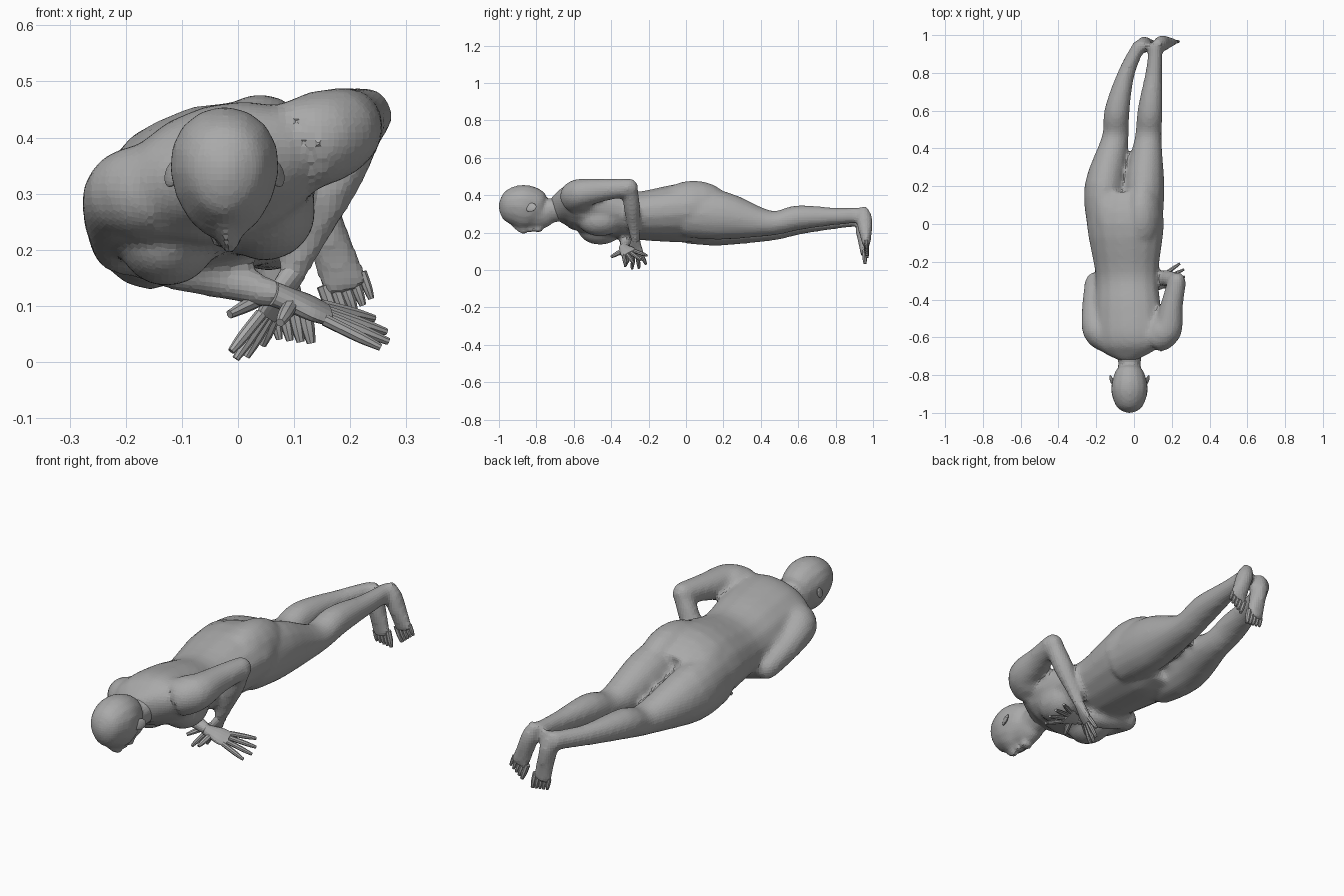
import bpy, bmesh
from math import sin, cos, pi, radians
from mathutils import Vector, Matrix

cube = bpy.data.objects.get("Cube")
if cube:
    bpy.data.objects.remove(cube)

GREY = (.4, .4, .4, 1)
skin = bpy.data.materials.new("plain grey")
skin.use_nodes = True
skin.diffuse_color = GREY
skin.node_tree.nodes["Principled BSDF"].inputs["Base Color"].default_value = GREY

UP, BACK = Vector((0, 0, 1)), Vector((0, 1, 0))
ROLL = 15


def spline(rows, steps=4):
    """Pass a smooth curve through rows of position and radii."""
    pts = [Vector(r) for r in rows]
    out = []
    for i in range(len(pts) - 1):
        a, b = pts[i], pts[i + 1]
        before, after = pts[max(i - 1, 0)], pts[min(i + 2, len(pts) - 1)]
        for s in range(steps):
            t = s / steps
            ease = t * t * (3 - 2 * t)
            pull = (b - before) * (t * (1 - t) ** 2) - (after - a) * (t * t * (1 - t))
            out.append(a + (b - a) * ease + pull / 2)
    return out + [pts[-1]]


def tube(bm, rows, up=UP, sides=16, egg=0, roll=0):
    """Capped loft; each row is x, y, z, half width, half height."""
    rows = spline(rows)
    pts = [Vector(r[:3]) for r in rows]
    spin = Matrix.Rotation(radians(-roll), 3, "Y")
    rings = []
    for i, (p, row) in enumerate(zip(pts, rows)):
        along = (pts[min(i + 1, len(pts) - 1)] - pts[max(i - 1, 0)]).normalized()
        side = along.cross(up).normalized()
        top = spin @ side.cross(along)
        side = spin @ side
        ring = []
        for k in range(sides):
            a = 2 * pi * k / sides
            width = row[3] * (1 + egg * sin(a))
            ring.append(bm.verts.new(p + side * cos(a) * width + top * sin(a) * row[4]))
        rings.append(ring)
    for a, b in zip(rings, rings[1:]):
        for k in range(sides):
            j = (k + 1) % sides
            bm.faces.new((a[k], a[j], b[j], b[k]))
    bm.faces.new(rings[0])
    bm.faces.new(rings[-1])


def straight(bm, start, end, radii, up=UP):
    """Straight limb with evenly spaced pairs of half width and half height."""
    last = len(radii) - 1
    tube(bm, [(*start.lerp(end, i / last), *pair) for i, pair in enumerate(radii)], up)


def blob(bm, centre, size, roll=0, yaw=0):
    place = Matrix.Translation(centre) @ Matrix.Rotation(radians(-roll), 4, "Y")
    place = place @ Matrix.Rotation(radians(yaw), 4, "Z") @ Matrix.Diagonal((*size, 1))
    bmesh.ops.create_uvsphere(bm, u_segments=16, v_segments=10, radius=1, matrix=place)


def digit(bm, base, tip, radius):
    """Finger or toe that narrows to a blunt tip."""
    rows = []
    for i in range(4):
        t = i / 3
        r = radius * (1 - t ** 4 * .4)
        rows.append((*base.lerp(tip, t), r, r))
    tube(bm, rows, Vector((.1, 1, .2)), sides=8)


def finish(name, bm, voxel=0, passes=0):
    bmesh.ops.recalc_face_normals(bm, faces=bm.faces)
    mesh = bpy.data.meshes.new(name)
    bm.to_mesh(mesh)
    bm.free()
    mesh.materials.append(skin)
    ob = bpy.data.objects.new(name, mesh)
    bpy.context.collection.objects.link(ob)
    if voxel:
        fuse = ob.modifiers.new("fuse", "REMESH")
        fuse.mode = "VOXEL"
        fuse.voxel_size = voxel
        soften = ob.modifiers.new("soften", "SMOOTH")
        soften.iterations = passes


body = bmesh.new()

# Torso, rolled so the left side is raised
torso = [(-.71, .32, .06, .06), (-.66, .335, .16, .09), (-.6, .34, .185, .12),
         (-.45, .32, .18, .125), (-.27, .29, .17, .125), (0, .305, .21, .155),
         (.15, .285, .18, .12)]
tube(body, [(-.045 - .03 * y, y, z, w, h) for y, z, w, h in torso], roll=ROLL)
for x, breast, buttock in ((-.125, .22, .3), (.05, .265, .355)):
    blob(body, (x, -.46, breast), (.09, .12, .085), ROLL)
    blob(body, (x, .04, buttock), (.1, .19, .125), ROLL)

# Legs share one profile from hip to ankle
leg = [(0, .305, .1, .13), (.2, .29, .107, .13), (.45, .25, .072, .068),
       (.6, .28, .067, .067), (.8, .287, .045, .047), (.95, .295, .035, .042)]
left_line = (.05, .055, .075, .085, .105, .115)
right_line = (-.15, -.155, -.1, -.09, -.04, .03)
for line, drop in ((left_line, 0), (right_line, .035)):
    tube(body, [(x, y, z - drop * (1 - y / 2), w, h) for x, (y, z, w, h) in zip(line, leg)])

# Arms, both forearms crossing under the chest
left_wrist, right_wrist = Vector((.09, -.27, .145)), Vector((.08, -.33, .115))
left_arm = ((.11, -.6, .385), (.175, -.56, .41), (.2, -.43, .43), (.228, -.3, .44))
right_arm = ((-.13, -.6, .305), (-.195, -.56, .3), (-.215, -.43, .25), (-.21, -.3, .205))
upper_arm = (.085, .08, .06, .05)
forearm = ((.042, .042), (.047, .045), (.036, .034), (.026, .024))
for path, wrist in ((left_arm, left_wrist), (right_arm, right_wrist)):
    tube(body, [(*p, r, r) for p, r in zip(path, upper_arm)])
    shoulder, deltoid, middle, elbow = map(Vector, path)
    blob(body, shoulder.lerp(deltoid, .6), (.085, .095, .085))
    blob(body, elbow, (.045, .045, .05))
    straight(body, elbow, wrist, forearm, BACK)

# Feet hang from raised heels with the soles facing back
sole = ((.024, .022), (.038, .042), (.038, .042), (.042, .03), (.046, .02))
for name, heel, ball, side in (("left_toes", (.12, .95, .335), (.195, .965, .125), 1),
                               ("right_toes", (.035, .945, .315), (.085, .955, .075), -1)):
    heel, ball = Vector(heel), Vector(ball)
    straight(body, heel, ball, sole, BACK)
    along = (ball - heel).normalized()
    across = along.cross(BACK).normalized() * side
    toes = bmesh.new()
    for toe in range(5):
        base = ball + across * (toe - 2) * .018 - along * .025
        digit(toes, base, base + along * (.075 - toe * .006), .013 - toe * .001)
    finish(name, toes)
finish("body", body, .013, 8)

# Head and neck, running from crown to nape
head = bmesh.new()
mid = -.024
skull = [(-1, .34, .015, .02), (-.97, .34, .066, .078), (-.89, .34, .096, .116),
         (-.82, .325, .087, .115), (-.77, .304, .064, .085), (-.73, .315, .06, .066),
         (-.66, .33, .07, .07)]
tube(head, [(mid, *row) for row in skull], egg=.12)

# Nose, lips and chin
tube(head, [(mid, -.925, .24, .008, .012), (-.015, -.87, .208, .016, .018),
            (-.015, -.85, .218, .012, .01)], sides=8)
blob(head, (-.018, -.83, .214), (.026, .016, .013))
blob(head, (-.02, -.79, .22), (.03, .025, .02))
finish("head", head, .011, 4)

# Ears
for name, s in (("right_ear", -1), ("left_ear", 1)):
    ear = bmesh.new()
    blob(ear, (mid + s * .093, -.83, .335), (.008, .032, .024), roll=s * 15, yaw=s * -20)
    finish(name, ear)

# Hands with spread fingers
palm = ((.024, .022), (.032, .02), (.042, .018), (.04, .013))
for name, wrist, knuckle, wide, thumb, reach in (
        ("left_hand", left_wrist, (.05, -.27, .08), (.5, 1, .1), (-.015, -.36, .085), .095),
        ("right_hand", right_wrist, (.16, -.3, .085), (-.1, 1, .45), (.075, -.4, .07), .13)):
    hand = bmesh.new()
    knuckle, across = Vector(knuckle), Vector(wide).normalized()
    along = (knuckle - wrist).normalized()
    straight(hand, wrist - along * .02, knuckle, palm, along.cross(across))
    digit(hand, wrist - across * .015 + along * .015, Vector(thumb), .013)
    for i in range(4):
        offset = i - 1.5
        base = knuckle + across * offset * .021 - along * .01
        tip = knuckle + across * offset * .042 + along * (reach - abs(offset) * .02)
        digit(hand, base, tip, .011)
    finish(name, hand)
